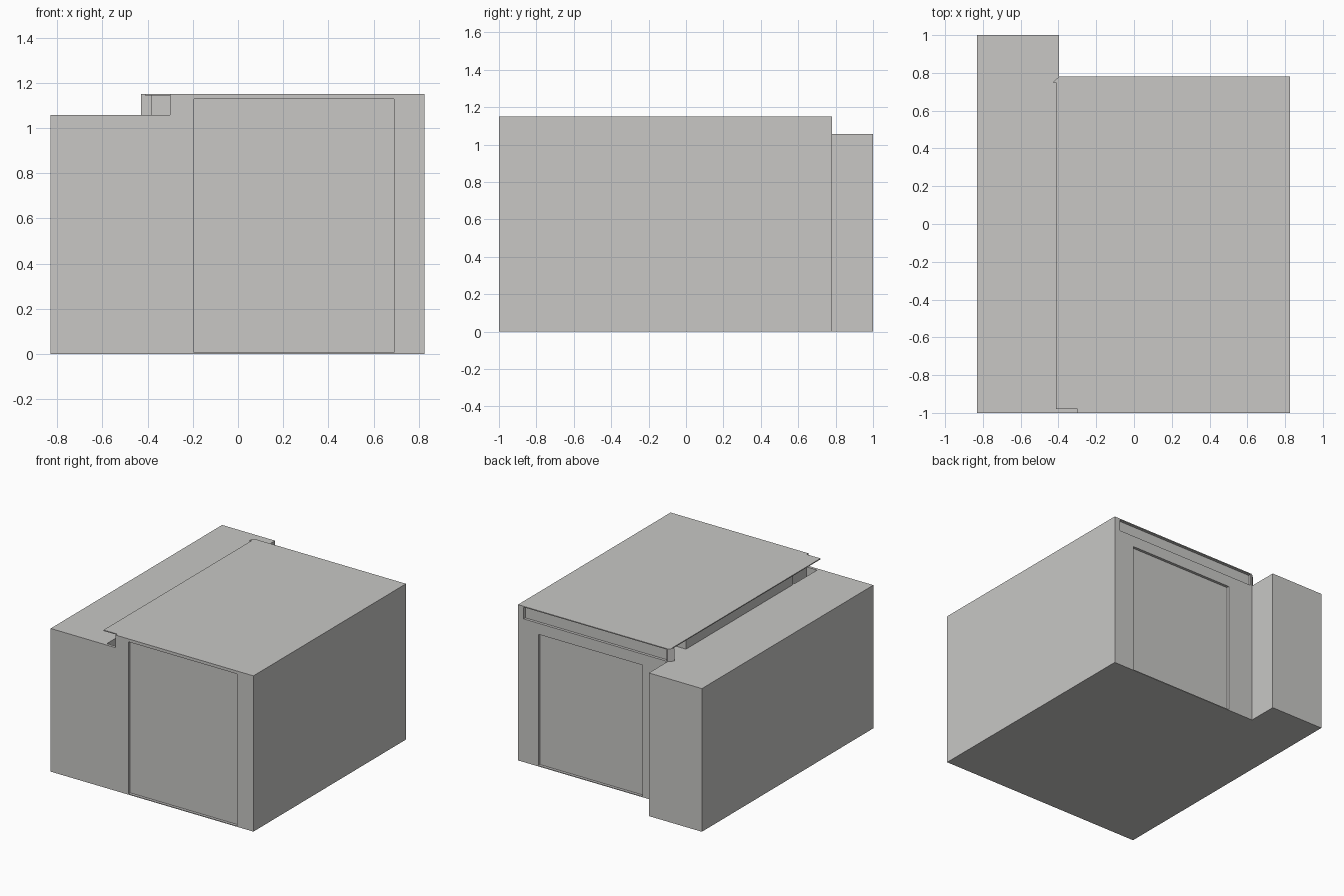
import bpy, bmesh

old = bpy.data.objects.get("Cube")
if old:
    bpy.data.objects.remove(old, do_unlink=True)

grey = bpy.data.materials.new("warm_grey")
grey.use_nodes = True
GREY = (0.58, 0.575, 0.56, 1)
grey.diffuse_color = GREY
grey.node_tree.nodes["Principled BSDF"].inputs["Base Color"].default_value = GREY


def prism(name, outline, z0, z1):
    """Extrude a plan outline between two heights."""
    bm = bmesh.new()
    base = bm.faces.new([bm.verts.new((x, y, z0)) for x, y in outline])
    top = bmesh.ops.extrude_face_region(bm, geom=[base])["geom"]
    verts = [v for v in top if isinstance(v, bmesh.types.BMVert)]
    bmesh.ops.translate(bm, verts=verts, vec=(0, 0, z1 - z0))
    bmesh.ops.recalc_face_normals(bm, faces=bm.faces)
    mesh = bpy.data.meshes.new(name)
    bm.to_mesh(mesh)
    bm.free()
    mesh.materials.append(grey)
    ob = bpy.data.objects.new(name, mesh)
    bpy.context.collection.objects.link(ob)
    return ob


def box(name, x, y, z):
    return prism(name, [(x[0], y[0]), (x[1], y[0]), (x[1], y[1]), (x[0], y[1])], *z)


def carve(target, x, y, z):
    """Cut a box out of the target and discard the cutter."""
    cutter = box("cutter", x, y, z)
    cutter.hide_render = True
    mod = target.modifiers.new("carve", "BOOLEAN")
    mod.operation = "DIFFERENCE"
    mod.solver = "EXACT"
    mod.object = cutter
    bpy.context.view_layer.objects.active = target
    bpy.ops.object.modifier_apply(modifier=mod.name)
    bpy.data.objects.remove(cutter, do_unlink=True)


JOIN, LOW, HIGH, UNDER = -0.397, 1.057, 1.15, 1.143

# Main body and lower side block
body = box("main_body", (JOIN, 0.826), (-1, 0.78), (0, HIGH))
box("side_block", (-0.83, JOIN), (-1, 1), (0, LOW))

# Recessed doorways at front and back, and the long slot above the back one
carve(body, (-0.195, 0.69), (-1.1, -0.98), (0.006, 1.128))
carve(body, (-0.19, 0.66), (0.76, 0.9), (0.006, 0.975))
carve(body, (-0.385, 0.78), (0.76, 0.9), (LOW, UNDER))

# Channel under the roof edge, deeper at both ends
carve(body, (-0.5, -0.3), (-1.1, -0.7), (LOW, UNDER))
carve(body, (-0.5, -0.385), (-0.75, 0.6), (LOW, UNDER))
carve(body, (-0.5, -0.3), (0.55, 0.75), (LOW, UNDER))

# Small pit below the front end of the channel, and the notch in the roof edge
carve(body, (-0.385, -0.3), (-0.98, -0.72), (0.95, 1.1))
carve(body, (-0.5, -0.3), (-1.1, -0.98), (1.1, 1.2))

# Roof overhang and chamfered corner post
box("roof_overhang", (-0.412, JOIN), (-0.98, 0.75), (UNDER, HIGH))
prism("corner_post", [(JOIN, 0.75), (JOIN, 0.78), (-0.43, 0.75)], LOW, HIGH)
